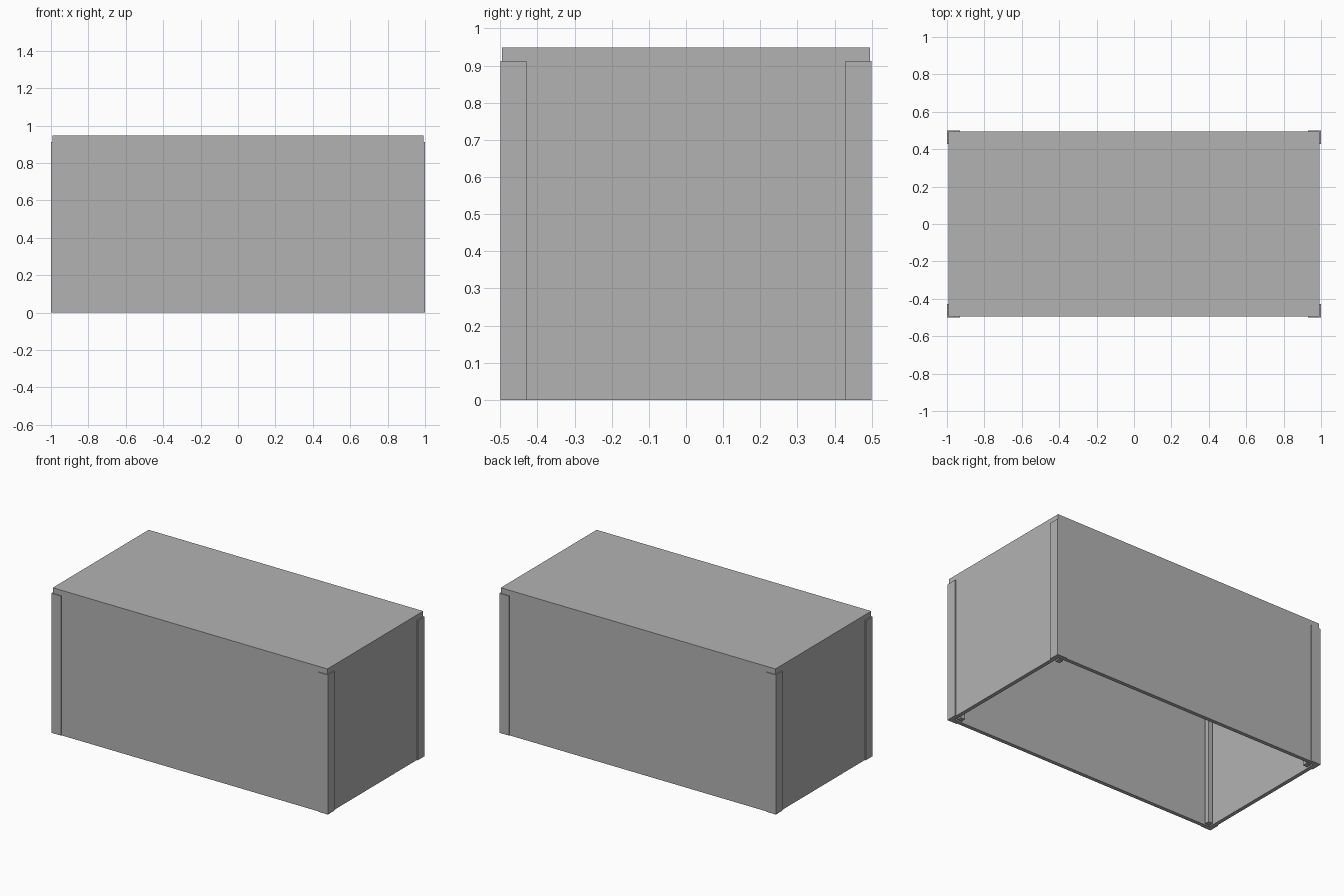
import bpy, bmesh

cube = bpy.data.objects.get("Cube")
if cube:
    bpy.data.objects.remove(cube)

HALF_X, HALF_Y, HEIGHT = 0.993, 0.495, 0.948   # shell
WALL = 0.035
TRIM_H, LEG = 0.912, 0.071                     # corner angles
POST = 0.032                                   # inner corner posts

grey = bpy.data.materials.new("grey")
grey.use_nodes = True
colour = (0.45, 0.45, 0.45, 1)
grey.diffuse_color = colour
grey.node_tree.nodes["Principled BSDF"].inputs["Base Color"].default_value = colour


def prism(name, outline, z0, z1):
    """Extrude a flat outline upwards into a solid."""
    bm = bmesh.new()
    base = bm.faces.new([bm.verts.new((x, y, z0)) for x, y in outline])
    top = bmesh.ops.extrude_face_region(bm, geom=[base])
    moved = [v for v in top["geom"] if isinstance(v, bmesh.types.BMVert)]
    bmesh.ops.translate(bm, verts=moved, vec=(0, 0, z1 - z0))
    return finish(name, bm)


def finish(name, bm):
    bmesh.ops.recalc_face_normals(bm, faces=bm.faces)
    mesh = bpy.data.meshes.new(name)
    bm.to_mesh(mesh)
    bm.free()
    mesh.materials.append(grey)
    obj = bpy.data.objects.new(name, mesh)
    bpy.context.collection.objects.link(obj)
    return obj


# Hollow cover, open underneath
bm = bmesh.new()
bmesh.ops.create_cube(bm, size=1)
bmesh.ops.scale(bm, vec=(2 * HALF_X, 2 * HALF_Y, HEIGHT), verts=bm.verts)
bmesh.ops.translate(bm, vec=(0, 0, HEIGHT / 2), verts=bm.verts)
bottom = min(bm.faces, key=lambda f: f.calc_center_median().z)
bmesh.ops.inset_region(bm, faces=[bottom], thickness=WALL)
pushed = bmesh.ops.extrude_face_region(bm, geom=[bottom])
inner = [v for v in pushed["geom"] if isinstance(v, bmesh.types.BMVert)]
bmesh.ops.translate(bm, vec=(0, 0, HEIGHT - WALL), verts=inner)
if bottom.is_valid:
    bmesh.ops.delete(bm, geom=[bottom], context="FACES_ONLY")
finish("cover_shell", bm)

# L-shaped angles outside and square posts inside each corner
for sx, side in ((1, "left"), (-1, "right")):
    for sy, end in ((-1, "front"), (1, "back")):
        angle = [(1, 0.5), (1 - LEG, 0.5), (1 - LEG, HALF_Y),
                 (HALF_X, HALF_Y), (HALF_X, 0.5 - LEG), (1, 0.5 - LEG)]
        prism(f"corner_angle_{end}_{side}",
              [(sx * x, sy * y) for x, y in angle], 0, TRIM_H)
        px, py = HALF_X - WALL, HALF_Y - WALL
        post = [(px, py), (px - POST, py), (px - POST, py - POST), (px, py - POST)]
        prism(f"inner_post_{end}_{side}",
              [(sx * x, sy * y) for x, y in post], 0, HEIGHT - WALL)
